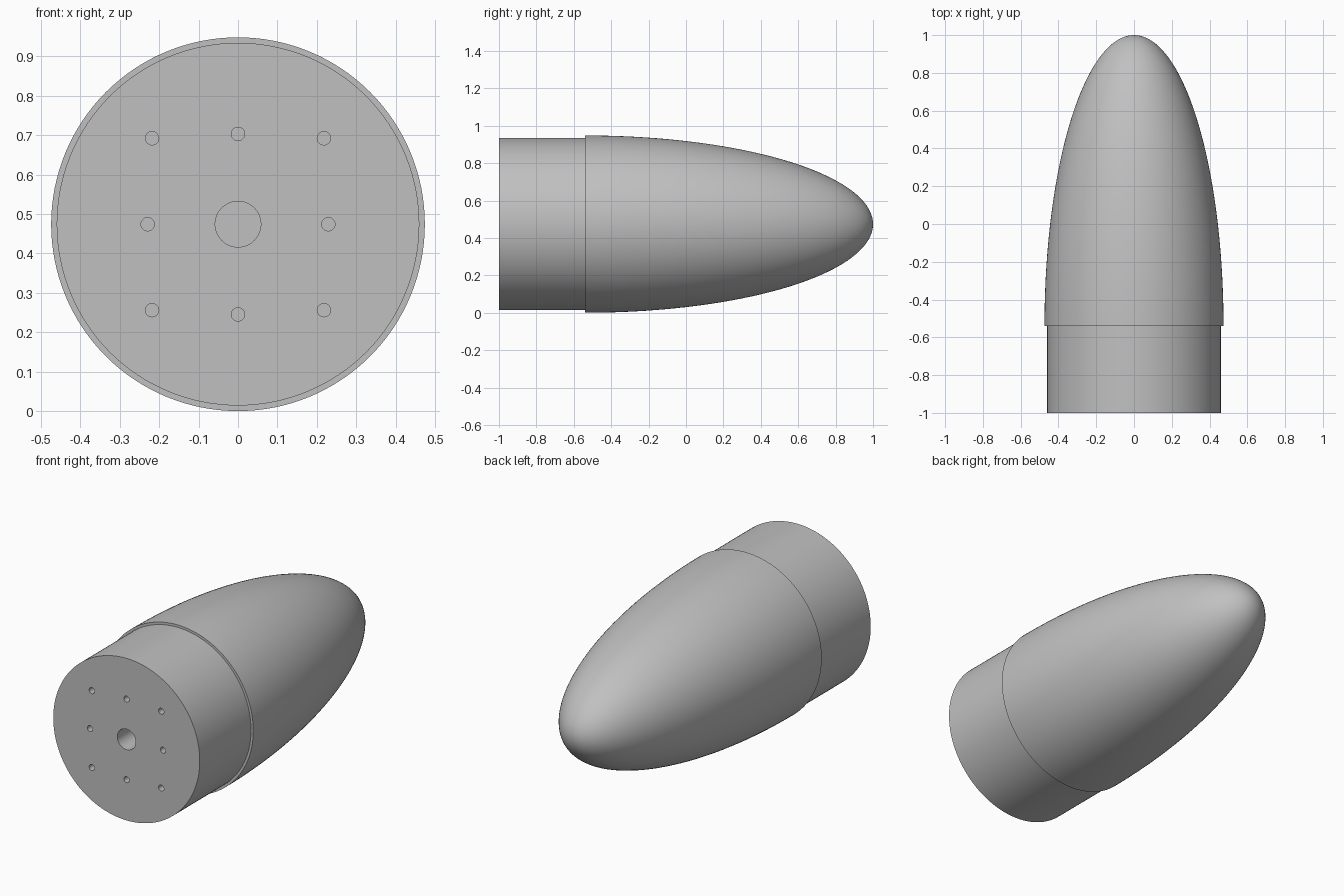
import bpy
import bmesh
from math import sin, cos, pi, radians
from mathutils import Vector, Matrix

default = bpy.data.objects.get("Cube")
if default:
    bpy.data.objects.remove(default, do_unlink=True)

RADIUS, SHOULDER_RADIUS = 0.474, 0.46
BASE_Y, STEP_Y, TIP_Y = -1.0, -0.54, 1.0
CENTRE = Vector((0, 0, RADIUS))

# One plain grey for everything
grey = bpy.data.materials.new("plain_grey")
grey.use_nodes = True
colour = (0.53, 0.53, 0.53, 1)
grey.diffuse_color = colour
grey.node_tree.nodes["Principled BSDF"].inputs["Base Color"].default_value = colour


def make_object(name, bm):
    bmesh.ops.recalc_face_normals(bm, faces=bm.faces)
    mesh = bpy.data.meshes.new(name)
    bm.to_mesh(mesh)
    bm.free()
    mesh.materials.append(grey)
    obj = bpy.data.objects.new(name, mesh)
    bpy.context.collection.objects.link(obj)
    return obj


def revolve(name, profile, segments):
    """Spin (radius, y) points around the long axis and cap open ends."""
    bm = bmesh.new()
    verts = [bm.verts.new(CENTRE + Vector((r, y, 0))) for r, y in profile]
    edges = [bm.edges.new(pair) for pair in zip(verts, verts[1:])]
    bmesh.ops.spin(bm, geom=verts + edges, cent=CENTRE, axis=(0, 1, 0),
                   angle=2 * pi, steps=segments)
    bmesh.ops.remove_doubles(bm, verts=bm.verts, dist=1e-5)
    bmesh.ops.holes_fill(bm, edges=[e for e in bm.edges if e.is_boundary], sides=0)
    return make_object(name, bm)


def add_drill(bm, x, z, radius, depth, segments):
    """Cylinder that reaches the given depth behind the base face."""
    place = (Matrix.Translation(CENTRE + Vector((x, BASE_Y, z)))
             @ Matrix.Rotation(pi / 2, 4, 'X'))
    bmesh.ops.create_cone(bm, cap_ends=True, segments=segments, radius1=radius,
                          radius2=radius, depth=2 * depth, matrix=place)


# Elliptical nose with a recessed cylindrical shoulder
STEPS = 44
ogive = [(RADIUS * cos(pi / 2 * i / STEPS),
          STEP_Y + (TIP_Y - STEP_Y) * sin(pi / 2 * i / STEPS))
         for i in range(STEPS)] + [(0, TIP_Y)]
nose = revolve("nose_cone", [(SHOULDER_RADIUS, BASE_Y), (SHOULDER_RADIUS, STEP_Y)] + ogive, 128)

# Central bore and a square ring of eight small holes
bm = bmesh.new()
add_drill(bm, 0, 0, 0.058, 0.4, 48)
for i in (-1, 0, 1):
    for k in (-1, 0, 1):
        if i or k:
            pitch = 0.218 if i and k else 0.229
            add_drill(bm, i * pitch, k * pitch, 0.017, 0.15, 24)
drills = make_object("hole_cutter", bm)
drills.hide_render = True

cut = nose.modifiers.new("holes", 'BOOLEAN')
cut.operation = 'DIFFERENCE'
cut.solver = 'EXACT'
cut.object = drills

bpy.ops.object.select_all(action='DESELECT')
nose.select_set(True)
bpy.context.view_layer.objects.active = nose
bpy.ops.object.modifier_apply(modifier=cut.name)
bpy.data.objects.remove(drills, do_unlink=True)
bpy.ops.object.shade_smooth_by_angle(angle=radians(30))
